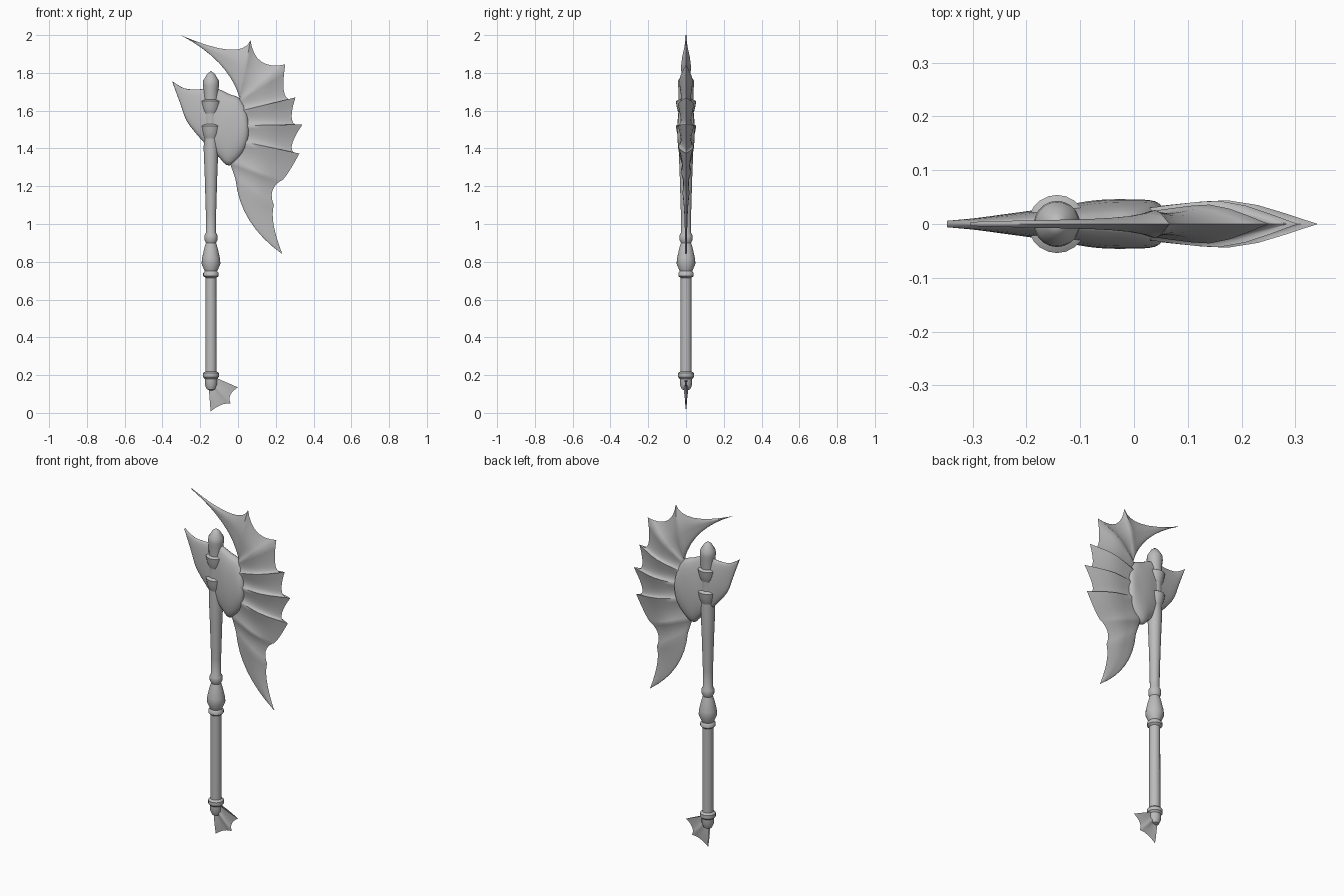
import bpy, bmesh, math
from mathutils import Vector

cube = bpy.data.objects.get("Cube")
if cube:
    bpy.data.objects.remove(cube, do_unlink=True)

metal = bpy.data.materials.new("grey_metal")
metal.use_nodes = True
GREY = (0.5, 0.5, 0.5, 1)
metal.diffuse_color = GREY
metal.node_tree.nodes["Principled BSDF"].inputs["Base Color"].default_value = GREY

AXIS = -0.143  # x of the shaft


def finish(bm, name, angle=40):
    bmesh.ops.remove_doubles(bm, verts=bm.verts, dist=0.0004)
    bmesh.ops.holes_fill(bm, edges=bm.edges, sides=0)
    bmesh.ops.recalc_face_normals(bm, faces=bm.faces)
    mesh = bpy.data.meshes.new(name)
    bm.to_mesh(mesh)
    bm.free()
    mesh.materials.append(metal)
    obj = bpy.data.objects.new(name, mesh)
    bpy.context.collection.objects.link(obj)
    bpy.ops.object.select_all(action='DESELECT')
    obj.select_set(True)
    bpy.context.view_layer.objects.active = obj
    bpy.ops.object.shade_smooth_by_angle(angle=math.radians(angle))


def lathe(name, profile, sides=20):
    bm = bmesh.new()
    rings = [[bm.verts.new((AXIS + r * math.cos(2 * math.pi * i / sides),
                            r * math.sin(2 * math.pi * i / sides), z))
              for i in range(sides)] for r, z in profile]
    for low, high in zip(rings, rings[1:]):
        for i in range(sides):
            j = (i + 1) % sides
            bm.faces.new((low[i], low[j], high[j], high[i]))
    finish(bm, name)


def arc(a, c, b, u):
    a, c, b = Vector(a), Vector(c), Vector(b)
    return a * (1 - u) ** 2 + c * 2 * u * (1 - u) + b * u * u


def middle(a, b):
    return (Vector(a) + Vector(b)) / 2


def spline(pts, u):
    """Smooth curve through evenly spaced points; u counts points."""
    i = min(int(u), len(pts) - 2)
    f = u - i
    p = [Vector(pts[min(max(k, 0), len(pts) - 1)]) for k in range(i - 1, i + 3)]
    return (p[1] * 2 + (p[2] - p[0]) * f + (p[0] * 2 - p[1] * 5 + p[2] * 4 - p[3]) * f ** 2
            + (p[1] * 3 - p[0] - p[2] * 3 + p[3]) * f ** 3) / 2


def quilt(name, columns, section, angle):
    """Skin two mirrored sides across columns of (start, end, half thickness)."""
    bm = bmesh.new()
    for side in (-1, 1):
        grid = []
        for a, b, h in columns:
            grid.append([])
            for t, k in section:
                p = Vector(a).lerp(Vector(b), t)
                grid[-1].append(bm.verts.new((p.x, side * h * k, p.y)))
        for c, d in zip(grid, grid[1:]):
            for j in range(len(section) - 1):
                bm.faces.new((c[j], d[j], d[j + 1], c[j + 1]))
    finish(bm, name, angle)


def wing(name, ribs, valleys, root_bends, section, sag, steps=8):
    """Ribs are (tip, root, half thickness); scalloped skin hangs between them."""
    columns = []
    for i in range(len(valleys)):
        (tip, root, h), (tip2, root2, h2) = ribs[i], ribs[i + 1]
        bend = root_bends.get(i, middle(root, root2))
        for s in range(steps + (i == len(valleys) - 1)):
            u = s / steps
            fold = 1 - sag * math.sin(math.pi * u)
            columns.append((arc(root, bend, root2, u), arc(tip, valleys[i], tip2, u),
                            (h * (1 - u) + h2 * u) * fold))
    quilt(name, columns, section, 50)


# Turned shaft with collars, grip bulge and pointed finial
lathe("shaft", [
    (0, .115), (.022, .125), (.033, .15), (.033, .18), (.042, .19), (.042, .21), (.03, .22),
    (.029, .715), (.041, .725), (.041, .74), (.033, .75), (.05, .79), (.047, .82), (.036, .87),
    (.027, .9), (.034, .915), (.034, .94), (.026, .955), (.027, 1.05), (.033, 1.25),
    (.039, 1.4), (.036, 1.47), (.04, 1.715), (.043, 1.735), (.041, 1.76), (.02, 1.795), (0, 1.81)])

# Two bulging bands that clamp the head to the shaft
for place, z in (("lower", 1.49), ("upper", 1.62)):
    lathe(place + "_band", [(.034, z - .045), (.044, z - .02), (.049, z),
                            (.054, z + .03), (.046, z + .035), (.034, z + .04)])

# Large scalloped blade
wing("blade",
     [((-.304, 2.0), (-.304, 2.0), .004), ((.066, 1.972), (.008, 1.67), .026),
      ((.25, 1.845), (.005, 1.65), .036), ((.304, 1.67), (-.02, 1.59), .043),
      ((.341, 1.527), (-.03, 1.52), .044), ((.325, 1.373), (-.04, 1.45), .041),
      ((.225, 1.228), (-.045, 1.33), .028), ((.19, 1.1), (-.013, 1.236), .018),
      ((.235, .84), (.235, .84), .004)],
     [(.02, 1.86), (.09, 1.81), (.215, 1.62), (.25, 1.5), (.235, 1.37),
      (.245, 1.225), (.155, 1.18), (.165, 1.02)],
     {0: (-.052, 1.869), 7: (.01, 1.0)},
     [(0, 0), (.03, .4), (.1, .65), (.25, .8), (.42, .95), (.55, 1), (.7, .8), (.85, .42), (1, 0)],
     .35)

# Head plate: rear spike, socket and rounded cheek
top = [(-.347, 1.755), (-.283, 1.718), (-.204, 1.713), (-.143, 1.725), (-.1, 1.713),
       (-.045, 1.687), (.008, 1.665), (.045, 1.6), (.062, 1.5)]
bottom = [(-.347, 1.75), (-.304, 1.633), (-.27, 1.543), (-.204, 1.458), (-.145, 1.395),
          (-.1, 1.352), (-.045, 1.31), (.035, 1.39), (.062, 1.49)]
thick = [(.006, 0), (.011, 0), (.018, 0), (.027, 0), (.036, 0), (.044, 0), (.046, 0),
         (.042, 0), (.018, 0)]
STEPS = 4
columns = []
for k in range((len(top) - 1) * STEPS + 1):
    u = k / STEPS
    columns.append((spline(top, u), spline(bottom, u), spline(thick, u).x))
lens = [(.5 - .5 * math.cos(math.pi * j / 12), math.sin(math.pi * j / 12) ** .8)
        for j in range(13)]
quilt("head_plate", columns, lens, 60)

# Small webbed fin on the pommel
wing("pommel_fin",
     [((0, .135), (-.108, .182), .007), ((-.04, .05), (-.135, .155), .012),
      ((-.145, .008), (-.155, .135), .007)],
     [(-.06, .1), (-.087, .055)], {},
     [(0, .8), (.3, 1), (.7, .6), (1, 0)], .5, 6)
